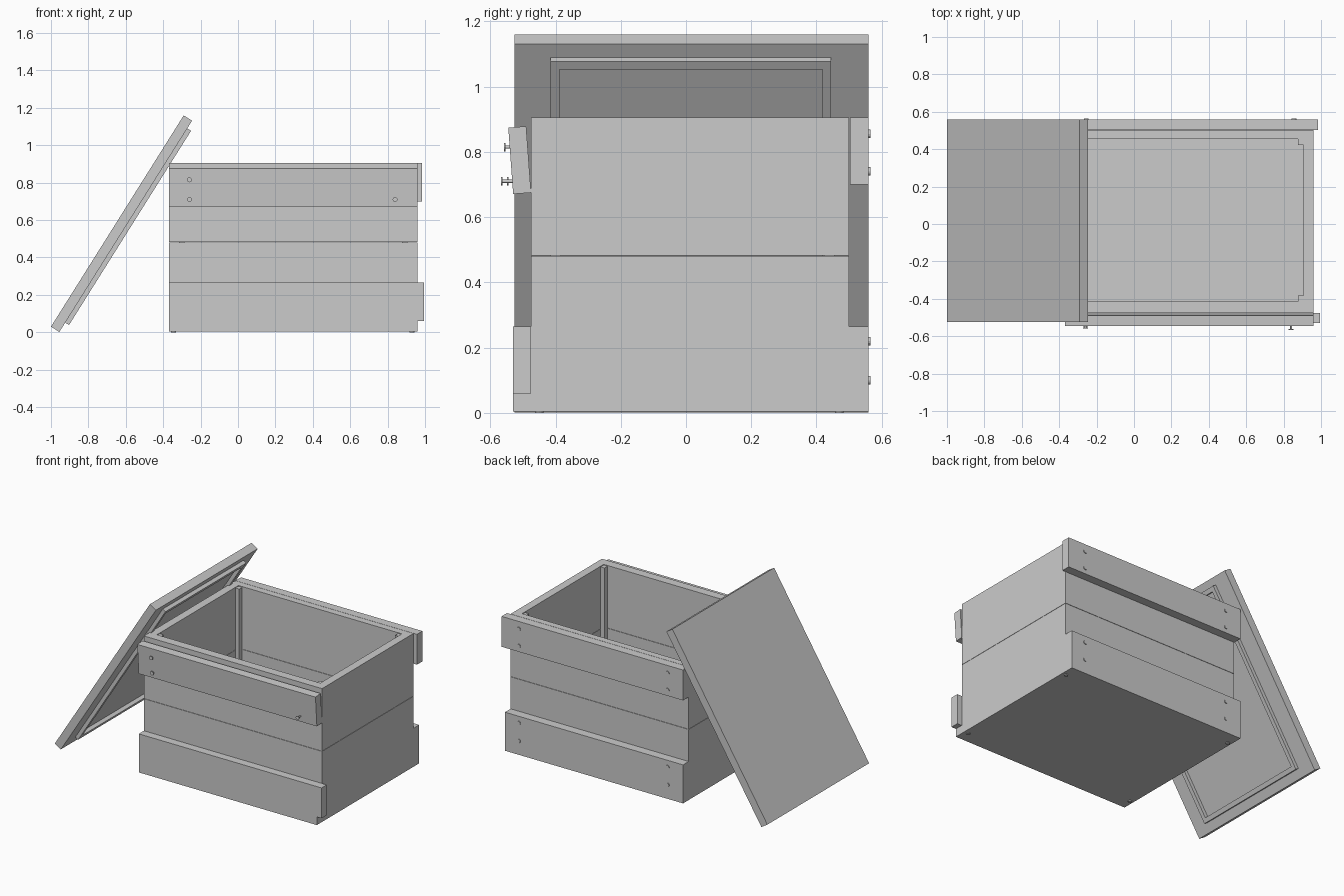
import bpy
import math
from mathutils import Matrix, Vector

cube = bpy.data.objects.get("Cube")
if cube:
    bpy.data.objects.remove(cube, do_unlink=True)

grey = bpy.data.materials.new("plain grey")
grey.use_nodes = True
COLOUR = (0.6, 0.6, 0.6, 1)
grey.diffuse_color = COLOUR
grey.node_tree.nodes["Principled BSDF"].inputs["Base Color"].default_value = COLOUR


def board(name, x, y, z, frame=None):
    """Flat-sided board given as (min, max) ranges, optionally placed in a frame."""
    bpy.ops.mesh.primitive_cube_add(size=1)
    ob = bpy.context.object
    ob.name = name
    size = [r[1] - r[0] for r in (x, y, z)]
    mid = Vector([(r[0] + r[1]) / 2 for r in (x, y, z)])
    mat = Matrix.Translation(mid) @ Matrix.Diagonal((*size, 1))
    ob.data.transform(frame @ mat if frame else mat)
    ob.data.materials.append(grey)
    return ob


def nail(name, x, y, z, direction, length=0.0):
    """Nail with its surface point at x, y, z; length is how far it sticks out."""
    turn = Vector(direction).to_track_quat('Z', 'Y').to_matrix().to_4x4()
    frame = Matrix.Translation((x, y, z)) @ turn
    parts = [("head", 0.013, length, length + 0.005)]
    if length:
        parts.append(("shank", 0.005, -0.02, length))
    for part, radius, low, high in parts:
        bpy.ops.mesh.primitive_cylinder_add(vertices=12, radius=radius, depth=high - low)
        ob = bpy.context.object
        ob.name = name + "_" + part
        ob.data.transform(frame @ Matrix.Translation((0, 0, (low + high) / 2)))
        ob.data.materials.append(grey)


X0, X1 = -0.37, 0.96
IN_X0, IN_X1 = -0.315, 0.905
IN_Y0, IN_Y1 = -0.415, 0.455
TOP, FLOOR, SEAM = 0.905, 0.06, 0.482

# Floor made of two boards
board("floor_board_front", (X0, X1), (-0.53, 0.015), (0.005, FLOOR))
board("floor_board_back", (X0, X1), (0.015, 0.56), (0.005, FLOOR))

# Walls, two boards high with a fine seam
for level, z in (("lower", (FLOOR, SEAM - 0.001)), ("upper", (SEAM + 0.001, TOP))):
    board("left_wall_" + level, (IN_X1, X1), (-0.475, 0.5), z)
    board("right_wall_" + level, (X0, IN_X0), (-0.475, 0.5), z)
    board("front_wall_" + level, (IN_X0, IN_X1), (-0.475, IN_Y0), z)
    board("back_wall_" + level, (IN_X0, IN_X1), (IN_Y1, 0.5), z)

# Corner posts inside
for x in (IN_X0, IN_X1 - 0.028):
    for y in (IN_Y0, IN_Y1 - 0.032):
        board("corner_post", (x, x + 0.028), (y, y + 0.032), (FLOOR, TOP - 0.005))

# Battens: the front lower one has slipped sideways, the front upper one hangs loose
board("front_lower_batten", (X0, 0.995), (-0.53, -0.475), (FLOOR, 0.265))
board("back_lower_batten", (X0, X1), (0.5, 0.56), (FLOOR, 0.265))
board("back_upper_batten", (X0, 0.985), (0.502, 0.56), (0.7, TOP))
loose = Matrix.Translation((0, -0.475, 0.675)) @ Matrix.Rotation(math.radians(4.2), 4, 'X')
board("front_upper_batten", (X0, X1), (-0.055, 0), (0, 0.204), loose)

# Lid leaning on the right wall: local x runs up the slope, local z points to the crate
slope = math.atan2(1.13, 0.71)
lid = Matrix.Translation((-1.0, 0.03, 0)) @ Matrix.Identity(4)
up = Vector((math.cos(slope), 0, math.sin(slope)))
out = Vector((math.sin(slope), 0, -math.cos(slope)))
side = out.cross(up)
lid = Matrix((up, side, out)).transposed().to_4x4()
lid.translation = (-1.0, 0.0, 0.03)
flip = side.y
LENGTH, THICK, RAISED = 1.334, 0.053, 0.077


def lid_board(name, u, y, n):
    board(name, u, tuple(sorted((y[0] * flip, y[1] * flip))), n, lid)


lid_board("lid_board_front", (0, LENGTH), (-0.525, 0.017), (0, THICK))
lid_board("lid_board_back", (0, LENGTH), (0.017, 0.56), (0, THICK))

# Raised strips under the lid
for y in (-0.415, 0.418):
    lid_board("lid_long_strip", (0.059, 1.285), (y, y + 0.027), (THICK, RAISED))
for u in (0.059, 1.256):
    lid_board("lid_short_strip", (u, u + 0.029), (-0.388, 0.418), (THICK, RAISED))

# Nails working loose from the upper front batten
nail("loose_nail", -0.26, -0.538, 0.815, (0, -1, 0), 0.015)
nail("loose_nail", -0.26, -0.532, 0.71, (0, -1, 0), 0.012)
nail("loose_nail", 0.84, -0.532, 0.71, (0, -1, 0), 0.03)

# Nail heads on the back battens, front lower batten and underside
for x in (-0.255, 0.855):
    for z in (0.1, 0.22, 0.74, 0.855):
        nail("back_nail", x, 0.56, z, (0, 1, 0))
for x in (-0.345, 0.93):
    for y in (-0.45, 0.47):
        nail("bottom_nail", x, y, 0.005, (0, 0, -1))
